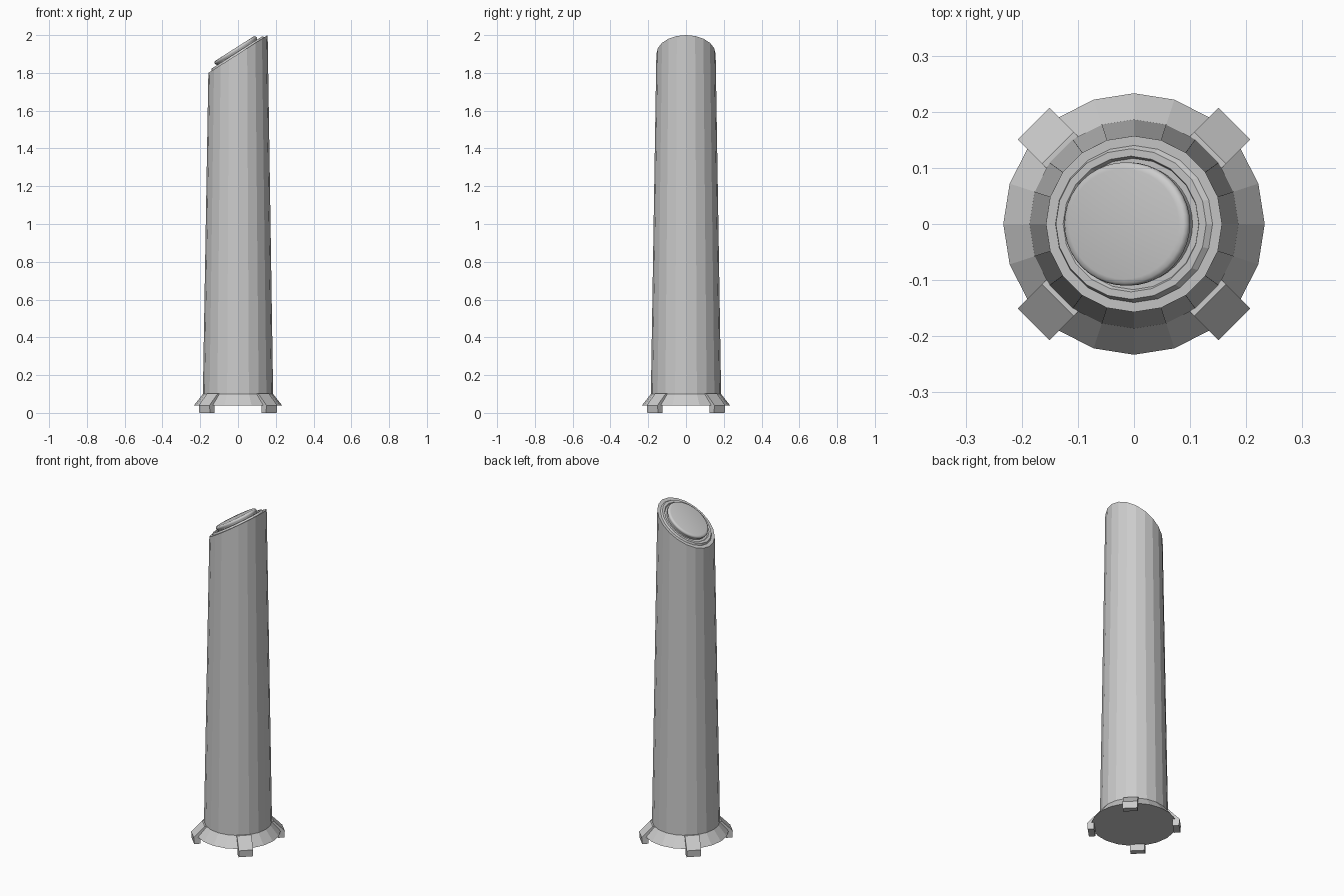
import bpy, bmesh, math
from mathutils import Vector

if "Cube" in bpy.data.objects:
    bpy.data.objects.remove(bpy.data.objects["Cube"])

SIDES = 20
SLOPE = 0.2 / 0.314            # tilt of the slanted top
MID = 1.9                      # height of the slanted top at x = 0
NORMAL = Vector((-SLOPE, 0, 1)).normalized()


def finish(name, bm):
    bmesh.ops.recalc_face_normals(bm, faces=bm.faces)
    me = bpy.data.meshes.new(name)
    bm.to_mesh(me)
    bm.free()
    ob = bpy.data.objects.new(name, me)
    bpy.context.collection.objects.link(ob)
    return ob


def flat(r, z):
    return lambda c, s: Vector((r * c, r * s, z))


def slanted(r, up):
    return lambda c, s: Vector((r * c, r * s, MID + SLOPE * r * c)) + NORMAL * up


def loft(name, rings, n, cap_start=True):
    bm = bmesh.new()
    loops = []
    for ring in rings:
        angles = [2 * math.pi * i / n for i in range(n)]
        loops.append([bm.verts.new(ring(math.cos(a), math.sin(a))) for a in angles])
    for a, b in zip(loops, loops[1:]):
        for i in range(n):
            j = (i + 1) % n
            bm.faces.new((a[i], a[j], b[j], b[i]))
    if cap_start:
        bm.faces.new(loops[0][::-1])
    bm.faces.new(loops[-1])
    return finish(name, bm)


# Tapered column with flared base and stepped slanted top
loft("column", [flat(0.233, 0.04), flat(0.186, 0.10), slanted(0.157, 0),
                slanted(0.14, 0), slanted(0.134, 0.010), slanted(0.121, 0.010),
                slanted(0.117, 0.003)], SIDES)

# Rounded button on the slanted top
button = loft("top_button", [slanted(0.106, 0.002), slanted(0.106, 0.014),
                             slanted(0.110, 0.019), slanted(0.110, 0.027),
                             slanted(0.106, 0.032), slanted(0.098, 0.034)], 40)
bpy.context.view_layer.objects.active = button
button.select_set(True)
bpy.ops.object.shade_smooth_by_angle(angle=math.radians(50))

# Four diagonal clamp feet, an extruded side profile each
profile = [(0.165, 0.102), (0.192, 0.102), (0.253, 0.04), (0.25, 0.0),
           (0.215, 0.0), (0.215, 0.045), (0.165, 0.08)]
for k in range(4):
    a = math.radians(45 + 90 * k)
    out, side = Vector((math.cos(a), math.sin(a), 0)), Vector((-math.sin(a), math.cos(a), 0))
    bm = bmesh.new()
    rows = [[bm.verts.new(out * r + side * w + Vector((0, 0, z))) for r, z in profile]
            for w in (-0.04, 0.04)]
    bm.faces.new(rows[0])
    bm.faces.new(rows[1][::-1])
    for i in range(len(profile)):
        j = (i + 1) % len(profile)
        bm.faces.new((rows[0][i], rows[0][j], rows[1][j], rows[1][i]))
    finish(f"foot_{k + 1}", bm)
